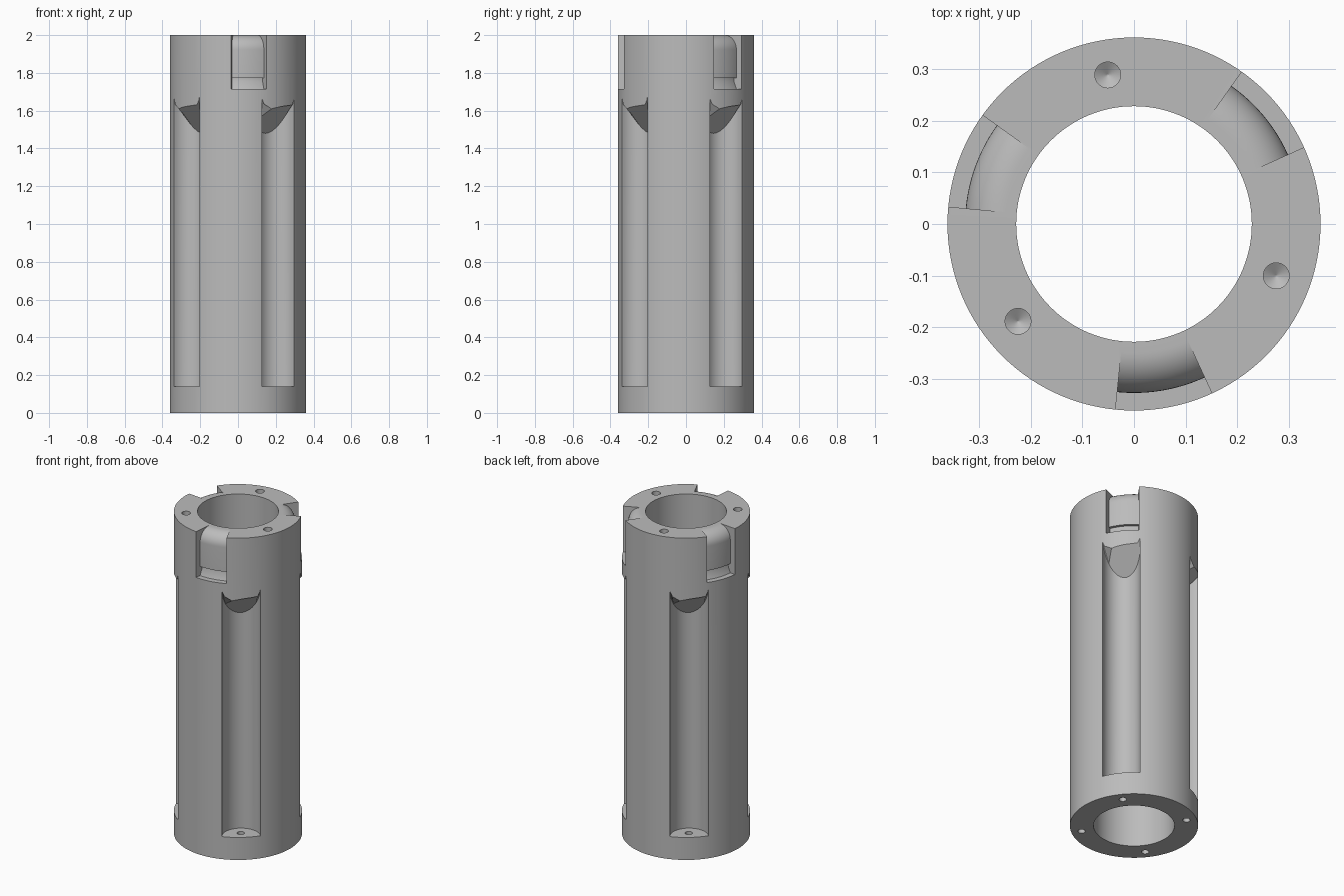
import bpy, bmesh
from math import sin, cos, pi, radians

cube = bpy.data.objects.get("Cube")
if cube:
    bpy.data.objects.remove(cube, do_unlink=True)

OUTER, INNER, HEIGHT = 0.361, 0.228, 2.0

grey = bpy.data.materials.new("plain grey")
grey.use_nodes = True
colour = (0.5, 0.5, 0.5, 1)
grey.diffuse_color = colour
grey.node_tree.nodes["Principled BSDF"].inputs["Base Color"].default_value = colour


def loft(name, rings, closed=False):
    """Join equal point rings into a solid, capped unless it closes on itself."""
    bm = bmesh.new()
    loops = [[bm.verts.new(p) for p in ring] for ring in rings]
    n = len(loops[0])
    pairs = list(zip(loops, loops[1:]))
    if closed:
        pairs.append((loops[-1], loops[0]))
    else:
        bm.faces.new(loops[0])
        bm.faces.new(loops[-1])
    for a, b in pairs:
        for i in range(n):
            j = (i + 1) % n
            bm.faces.new((a[i], a[j], b[j], b[i]))
    bmesh.ops.recalc_face_normals(bm, faces=bm.faces)
    mesh = bpy.data.meshes.new(name)
    bm.to_mesh(mesh)
    bm.free()
    mesh.materials.append(grey)
    obj = bpy.data.objects.new(name, mesh)
    bpy.context.collection.objects.link(obj)
    return obj


def turn(profile, start, end, steps):
    """Profile of (radius, z) points swept about the z axis, angles in degrees."""
    angles = [radians(start + (end - start) * i / steps) for i in range(steps + 1)]
    return [[(r * cos(a), r * sin(a), z) for r, z in profile] for a in angles]


def circle(radius, centre, z, n):
    return [(centre + radius * cos(2 * pi * i / n),
             radius * sin(2 * pi * i / n), z) for i in range(n)]


def cut(cutter):
    """Subtract a cutter from the body, then discard it."""
    cutter.hide_render = True
    mod = body.modifiers.new(cutter.name, 'BOOLEAN')
    mod.operation, mod.solver, mod.object = 'DIFFERENCE', 'EXACT', cutter
    bpy.ops.object.modifier_apply(modifier=mod.name)
    bpy.data.objects.remove(cutter, do_unlink=True)


# Hollow cylindrical body
wall = [(INNER, 0), (OUTER, 0), (OUTER, HEIGHT), (INNER, HEIGHT)]
body = loft("tube_body", turn(wall, 0, 360, 128)[:-1], closed=True)
bpy.ops.object.select_all(action='DESELECT')
body.select_set(True)
bpy.context.view_layer.objects.active = body

# Four scooped flutes with sloping tops, each with a screw hole in its floor
FLUTE_R, FLUTE_AT = 0.108, 0.345
for k in range(4):
    angle = radians(-52 + 90 * k)
    low = circle(FLUTE_R, FLUTE_AT, 0.14, 48)
    high = [(x, y, 1.675 - 0.195 * max(0, FLUTE_AT - x) / FLUTE_R) for x, y, z in low]
    flute = loft("flute_cutter", [low, high])
    hole = loft("floor_hole_cutter", [circle(0.021, 0.302, z, 24) for z in (-0.1, 0.2)])
    for cutter in (flute, hole):
        cutter.rotation_euler.z = angle
        cut(cutter)

# Three rim notches, leaving a rounded shoulder with an undercut below it
ROUND = 0.077
shoulder = [(0.25 + ROUND * cos(a), 1.923 + ROUND * sin(a))
            for a in (i * pi / 24 for i in range(13))]
notch = [(0.42, 1.715), (0.327, 1.715), (0.31, 1.757), (0.31, 1.772), (0.327, 1.772)]
notch += shoulder + [(0.25, 2.1), (0.42, 2.1)]
for k in range(3):
    middle = -80.5 + 120 * k
    cut(loft("notch_cutter", turn(notch, middle - 15.2, middle + 15.2, 12)))

# Three drilled holes with pointed ends in the top rim
for k in range(3):
    rings = [circle(r, 0.293, z, 32) for r, z in ((0.001, 1.88), (0.025, 1.895), (0.025, 2.1))]
    drill = loft("rim_hole_cutter", rings)
    drill.rotation_euler.z = radians(-20 + 120 * k)
    cut(drill)

bpy.ops.object.shade_smooth_by_angle(angle=radians(30))
